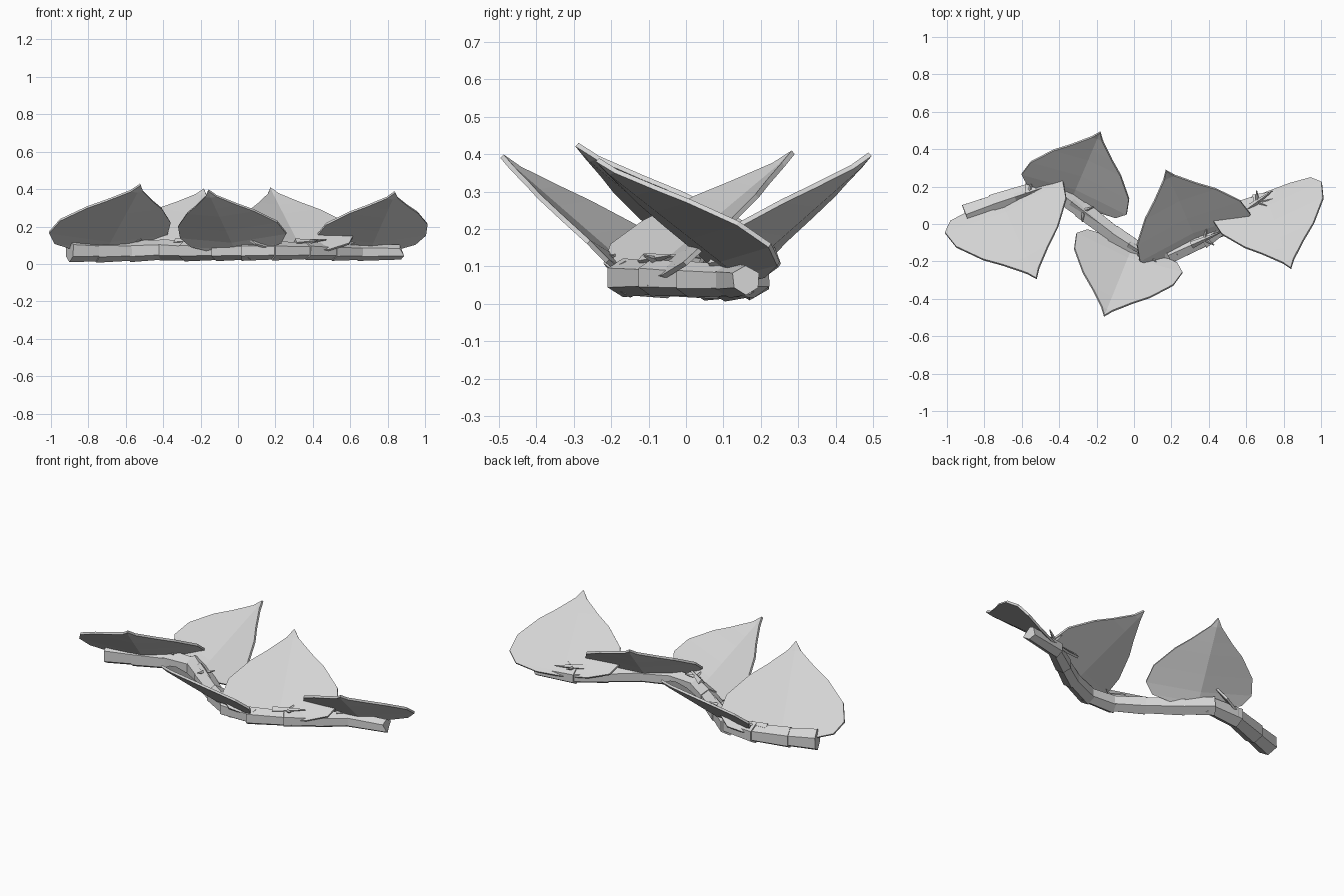
import bpy, bmesh, random
from mathutils import Vector as V

random.seed(4)
cube = bpy.data.objects.get("Cube")
if cube:
    bpy.data.objects.remove(cube)

grey = bpy.data.materials.new("pale_grey")
grey.use_nodes = True
color = (0.66, 0.66, 0.66, 1)
grey.diffuse_color = color
grey.node_tree.nodes["Principled BSDF"].inputs["Base Color"].default_value = color


def finish(bm, name):
    bmesh.ops.recalc_face_normals(bm, faces=bm.faces)
    mesh = bpy.data.meshes.new(name)
    bm.to_mesh(mesh)
    bm.free()
    mesh.materials.append(grey)
    ob = bpy.data.objects.new(name, mesh)
    bpy.context.collection.objects.link(ob)
    return ob


def frustum(name, a, b, ra, rb, sides=6, jag=0.0):
    """Faceted tapered piece from a to b, with an optionally ragged far end."""
    bm = bmesh.new()
    axis = (b - a).normalized()
    turn = axis.to_track_quat("Z", "Y")
    bmesh.ops.create_cone(bm, cap_ends=True, segments=sides, radius1=ra,
                          radius2=rb, depth=(b - a).length)
    for v in bm.verts:
        if v.co.z > 0:
            v.co.z += random.uniform(-jag, jag)
        v.co = turn @ v.co + (a + b) / 2
    return finish(bm, name)


# Leaf half outline: distance from the tip, half width, lift of the cupped edge
OUTLINE = [(0.05, 0.03, 0.006), (0.14, 0.115, 0.018), (0.21, 0.19, 0.028),
           (0.33, 0.28, 0.043), (0.43, 0.3, 0.045), (0.49, 0.255, 0.03), (0.515, 0.14, 0.01)]
LENGTH = 0.475


def leaf(name, tip, base, side):
    """Thin spade-shaped leaf, slightly cupped about its midrib."""
    tip, base, side = V(tip), V(base), V(side)
    along = (base - tip).normalized()
    size = (base - tip).length / LENGTH
    side = (side - along * side.dot(along)).normalized()
    up = along.cross(side)
    if up.z < 0:
        up = -up

    def place(a, w, lift):
        return tip + size * (along * a + side * w + up * lift)

    bm = bmesh.new()
    tip_v = bm.verts.new(place(0, 0, 0.006))
    rib = [bm.verts.new(place(a, 0, 0)) for a, w, c in OUTLINE]
    base_v = bm.verts.new(place(0.52, 0, 0))
    for s in (-1, 1):
        edge = [bm.verts.new(place(a, s * w, c)) for a, w, c in OUTLINE]
        bm.faces.new((tip_v, rib[0], edge[0]))
        for i in range(len(edge) - 1):
            bm.faces.new((rib[i], rib[i + 1], edge[i + 1], edge[i]))
        bm.faces.new((rib[-1], base_v, edge[-1]))
    ob = finish(bm, name)
    mod = ob.modifiers.new("thickness", "SOLIDIFY")
    mod.thickness = 0.013
    mod.offset = 0


leaf("right_front_leaf", (-0.52, -0.295, 0.42), (-0.7, 0.1, 0.09), (0.59, 0.26, -0.01))
leaf("right_back_leaf", (-0.18, 0.495, 0.395), (-0.325, 0.155, 0.095), (0.55, -0.2, -0.02))
leaf("middle_front_leaf", (-0.16, -0.495, 0.39), (-0.02, -0.15, 0.09), (0.55, -0.2, 0.02))
leaf("left_back_leaf", (0.17, 0.29, 0.4), (0.33, -0.08, 0.09), (0.59, 0.26, 0.01))
leaf("left_front_leaf", (0.84, -0.24, 0.38), (0.71, 0.13, 0.09), (0.55, 0.2, 0))

# Crooked branch built from overlapping six-sided pieces
PATH = [V(p) for p in [
    (-0.9, 0.05, 0.072), (-0.74, 0.11, 0.068), (-0.56, 0.17, 0.07), (-0.4, 0.17, 0.075),
    (-0.27, 0.07, 0.07), (-0.1, -0.06, 0.07), (0.04, -0.15, 0.07), (0.2, -0.16, 0.07),
    (0.38, -0.08, 0.07), (0.52, 0.02, 0.065), (0.66, 0.12, 0.063), (0.87, 0.16, 0.063)]]
for i, (a, b) in enumerate(zip(PATH, PATH[1:])):
    thick = 0.063 - 0.0016 * i
    step = (b - a).normalized()
    frustum("branch_piece", a - step * 0.02 * (i > 0), b + step * 0.02 * (i < 10),
            thick, thick * 0.84, 6, 0.015)

# Flat bark slivers lying along the branch at alternate joints
for i in (2, 4, 6, 8, 10):
    a = PATH[i] + V((0, 0, 0.045))
    step = (PATH[i] - PATH[i - 1]).normalized()
    cross = V((-step.y, step.x, 0))
    for s in (-1, 1):
        frustum("twig", a, a + step * 0.03 + cross * s * 0.05 + V((0, 0, 0.015)),
                0.012, 0.003, 4)
    frustum("bark_sliver", a - step * 0.08, a + step * 0.1 + V((0, 0, 0.015)),
            0.02, 0.003, 4)
